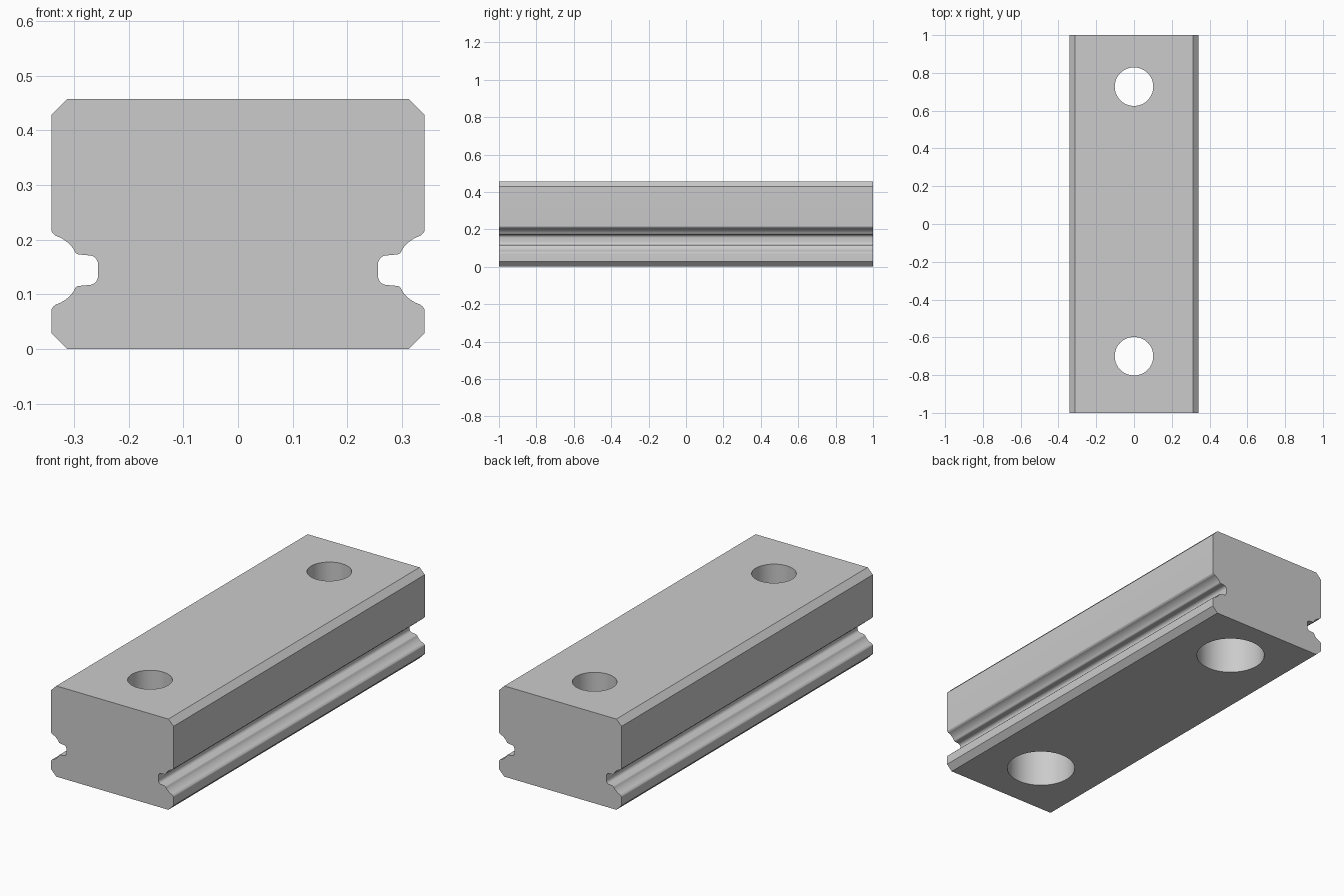
import bpy, bmesh, math

if "Cube" in bpy.data.objects:
    bpy.data.objects.remove(bpy.data.objects["Cube"])

HALF_W, HEIGHT, CHAMFER, GROOVE_Z = 0.341, 0.457, 0.029, 0.144

steel = bpy.data.materials.new("steel grey")
steel.use_nodes = True
colour = (0.6, 0.6, 0.6, 1)
steel.diffuse_color = colour
steel.node_tree.nodes["Principled BSDF"].inputs["Base Color"].default_value = colour


def arc(cx, cz, r, start, end, steps):
    """Points on a circle between two angles in degrees."""
    angles = [math.radians(start + (end - start) * i / steps) for i in range(steps + 1)]
    return [(cx + r * math.cos(a), cz + r * math.sin(a)) for a in angles]


# Upper half of the side groove, as heights above the groove centre line
upper = arc(0.272, 0.011, 0.016, 180, 95, 6)           # rounded slot corner
upper += [(0.288, 0.0285)]
upper += arc(0.289, 0.0395, 0.011, 285, 325, 4)        # rounded lip
upper += arc(0.353, 0.002, 0.064, 145, 107, 8)         # ball track
upper += arc(0.331, 0.074, 0.010, 300, 360, 5)         # rounded outer edge
lower = [(x, -z) for x, z in reversed(upper)]

# Right half of the section from bottom to top, mirrored for the other half
half = [(HALF_W - CHAMFER, 0), (HALF_W, CHAMFER)]
half += [(x, GROOVE_Z + z) for x, z in lower + upper]
half += [(HALF_W, HEIGHT - CHAMFER), (HALF_W - CHAMFER, HEIGHT)]
section = half + [(-x, z) for x, z in reversed(half)]

# Rail body extruded along its length
bm = bmesh.new()
end_face = bm.faces.new([bm.verts.new((x, -1, z)) for x, z in section])
extruded = bmesh.ops.extrude_face_region(bm, geom=[end_face])["geom"]
bmesh.ops.translate(bm, vec=(0, 2, 0),
                    verts=[v for v in extruded if isinstance(v, bmesh.types.BMVert)])
bmesh.ops.recalc_face_normals(bm, faces=bm.faces[:])
mesh = bpy.data.meshes.new("rail")
bm.to_mesh(mesh)
bm.free()
rail = bpy.data.objects.new("rail", mesh)
bpy.context.collection.objects.link(rail)
mesh.materials.append(steel)


def drill(y, radius, bottom, top):
    """Cut a vertical round hole through the rail."""
    bpy.ops.mesh.primitive_cylinder_add(vertices=64, radius=radius, depth=top - bottom,
                                        location=(0, y, (top + bottom) / 2))
    cutter = bpy.context.object
    cutter.name = "hole_cutter"
    cutter.hide_render = True
    cutter.data.materials.append(steel)
    cut = rail.modifiers.new("hole", "BOOLEAN")
    cut.operation, cut.solver, cut.object = "DIFFERENCE", "EXACT", cutter
    bpy.context.view_layer.objects.active = rail
    bpy.ops.object.modifier_apply(modifier=cut.name)
    bpy.data.objects.remove(cutter)


# Bolt holes, counterbored from below
for y in (-0.7, 0.727):
    drill(y, 0.102, -0.1, HEIGHT + 0.1)
    drill(y, 0.163, -0.1, 0.256)

bpy.ops.object.select_all(action="DESELECT")
rail.select_set(True)
bpy.context.view_layer.objects.active = rail
bpy.ops.object.shade_smooth_by_angle(angle=math.radians(30))
